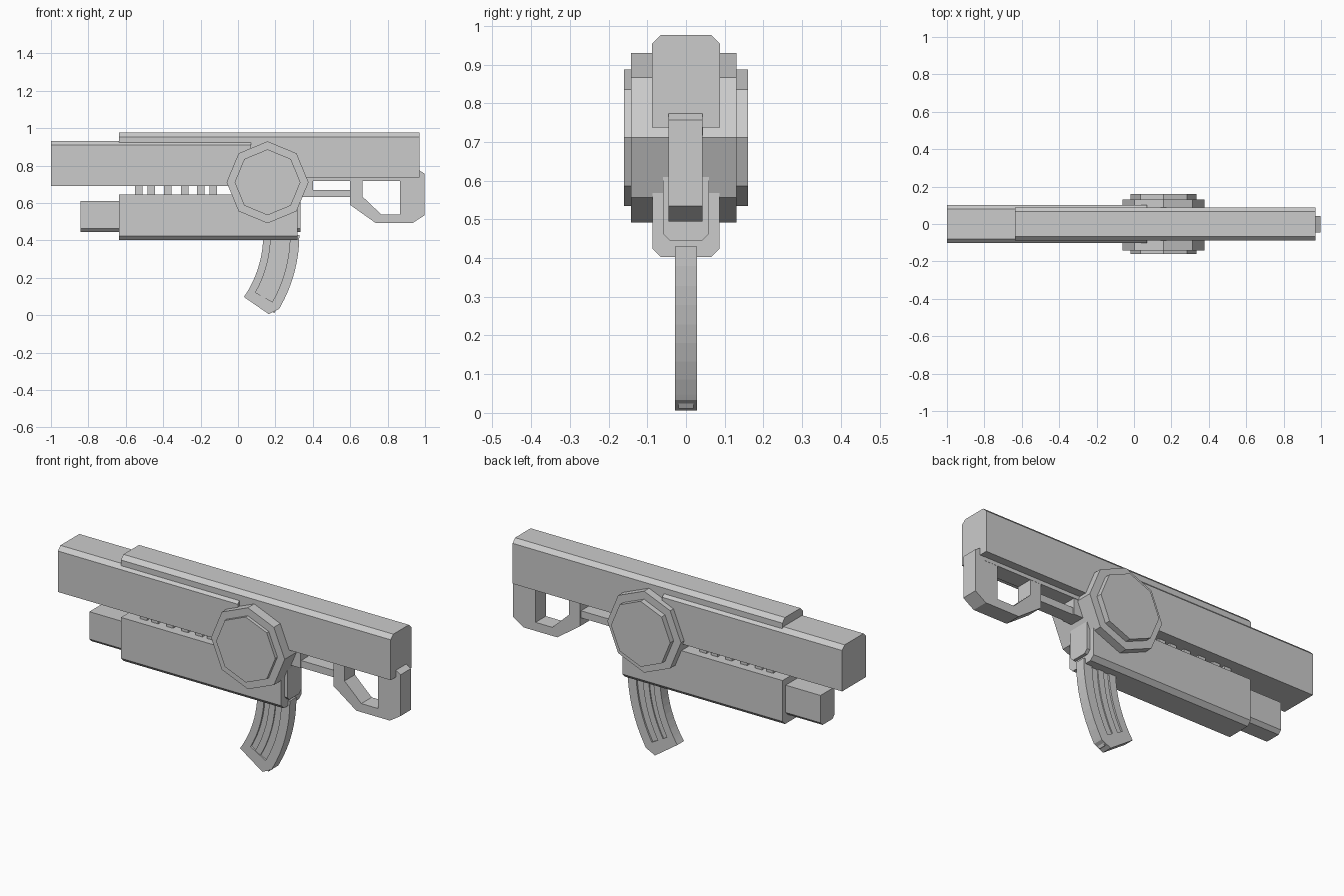
import bpy, bmesh, math

cube = bpy.data.objects.get("Cube")
if cube:
    bpy.data.objects.remove(cube, do_unlink=True)

grey = bpy.data.materials.new("matte grey")
grey.use_nodes = True
colour = (0.6, 0.6, 0.6, 1)
grey.diffuse_color = colour
grey.node_tree.nodes["Principled BSDF"].inputs["Base Color"].default_value = colour


def prism(name, loops, start, end, axis="y"):
    """Extrude outline loops (later loops are holes) along x or y."""
    def place(a, b):
        return (a, start, b) if axis == "y" else (start, a, b)

    bm = bmesh.new()
    rings = [[bm.verts.new(place(a, b)) for a, b in loop] for loop in loops]
    if len(rings) == 1:
        faces = [bm.faces.new(rings[0])]
    else:
        edges = [bm.edges.new((r[i - 1], r[i])) for r in rings for i in range(len(r))]
        fill = bmesh.ops.triangle_fill(bm, edges=edges, use_beauty=True)
        faces = [g for g in fill["geom"] if isinstance(g, bmesh.types.BMFace)]
    out = bmesh.ops.extrude_face_region(bm, geom=faces, use_keep_orig=True)
    moved = [g for g in out["geom"] if isinstance(g, bmesh.types.BMVert)]
    step = end - start
    bmesh.ops.translate(bm, verts=moved, vec=(0, step, 0) if axis == "y" else (step, 0, 0))
    bmesh.ops.recalc_face_normals(bm, faces=bm.faces)
    mesh = bpy.data.meshes.new(name)
    bm.to_mesh(mesh)
    bm.free()
    mesh.materials.append(grey)
    ob = bpy.data.objects.new(name, mesh)
    bpy.context.collection.objects.link(ob)
    return ob


def beam(name, x0, x1, half, z0, z1, top=0.0, bottom=0.0):
    """Long bar with optional chamfers along its top or bottom edges."""
    side = []
    if bottom:
        side += [(half - bottom, z0), (half, z0 + bottom)]
    else:
        side += [(half, z0)]
    if top:
        side += [(half, z1 - top), (half - top, z1)]
    else:
        side += [(half, z1)]
    section = side + [(-y, z) for y, z in reversed(side)]
    return prism(name, [section], x0, x1, "x")


# Upper body
beam("barrel_housing", -1.0, 0.07, 0.102, 0.69, 0.932, top=0.022)
beam("receiver", -0.635, 0.97, 0.088, 0.737, 0.976, top=0.022)

# Lower body
beam("fore_grip_core", -0.842, 0.335, 0.06, 0.445, 0.61, bottom=0.018)
beam("fore_grip", -0.635, 0.2, 0.087, 0.403, 0.645, bottom=0.022)
beam("fore_grip_rear", 0.2, 0.318, 0.087, 0.403, 0.568, bottom=0.022)

# Small spacers between the upper and lower bodies
for i, x in enumerate((-0.53, -0.463, -0.375, -0.285, -0.2, -0.133)):
    beam(f"spacer_{i + 1}", x - 0.02, x + 0.02, 0.045, 0.63, 0.7)


# Octagonal drum and its raised caps
def octagon(r):
    return [(0.158 + r * math.cos(k * math.pi / 4), 0.711 + r * math.sin(k * math.pi / 4))
            for k in range(8)]


prism("drum", [octagon(0.219)], -0.142, 0.13)
prism("drum_caps", [octagon(0.176)], -0.16, 0.16)

# Rear link and looped stock
beam("link_block", 0.2, 0.4, 0.042, 0.632, 0.745)
beam("link_bar", 0.35, 0.62, 0.035, 0.632, 0.67)
beam("under_rail", 0.35, 0.95, 0.044, 0.717, 0.745)
stock = [(0.6, 0.745), (0.6, 0.59), (0.735, 0.494), (0.935, 0.494),
         (0.998, 0.535), (0.998, 0.757), (0.97, 0.774), (0.96, 0.745)]
opening = [(0.665, 0.717), (0.865, 0.717), (0.865, 0.54), (0.765, 0.54), (0.665, 0.635)]
prism("stock_loop", [stock, opening], -0.045, 0.043)


# Curved magazine, built from arcs about a shared centre
def polar(r, deg):
    a = math.radians(deg)
    return (-0.45 + r * math.cos(a), 0.43 - r * math.sin(a))


def arc(r, a0, a1, steps=8):
    return [polar(r, a0 + (a1 - a0) * i / steps) for i in range(steps + 1)]


def band(name, r0, r1, a0, a1, half, corner=None):
    tip = [polar(*corner)] if corner else []
    outer_end = 30.7 if corner else a1
    outline = arc(r0, a0, a1) + tip + arc(r1, outer_end, a0)
    prism(name, [outline], -half, half)


band("magazine_core", 0.595, 0.768, 0, 33, 0.019)
band("magazine_front_edge", 0.585, 0.625, 0, 30, 0.028)
band("magazine_rib", 0.655, 0.69, 0, 30, 0.025)
band("magazine_rear_edge", 0.728, 0.778, 0, 30, 0.028)
band("magazine_base", 0.585, 0.778, 29.5, 34.6, 0.028, corner=(0.747, 34.6))
